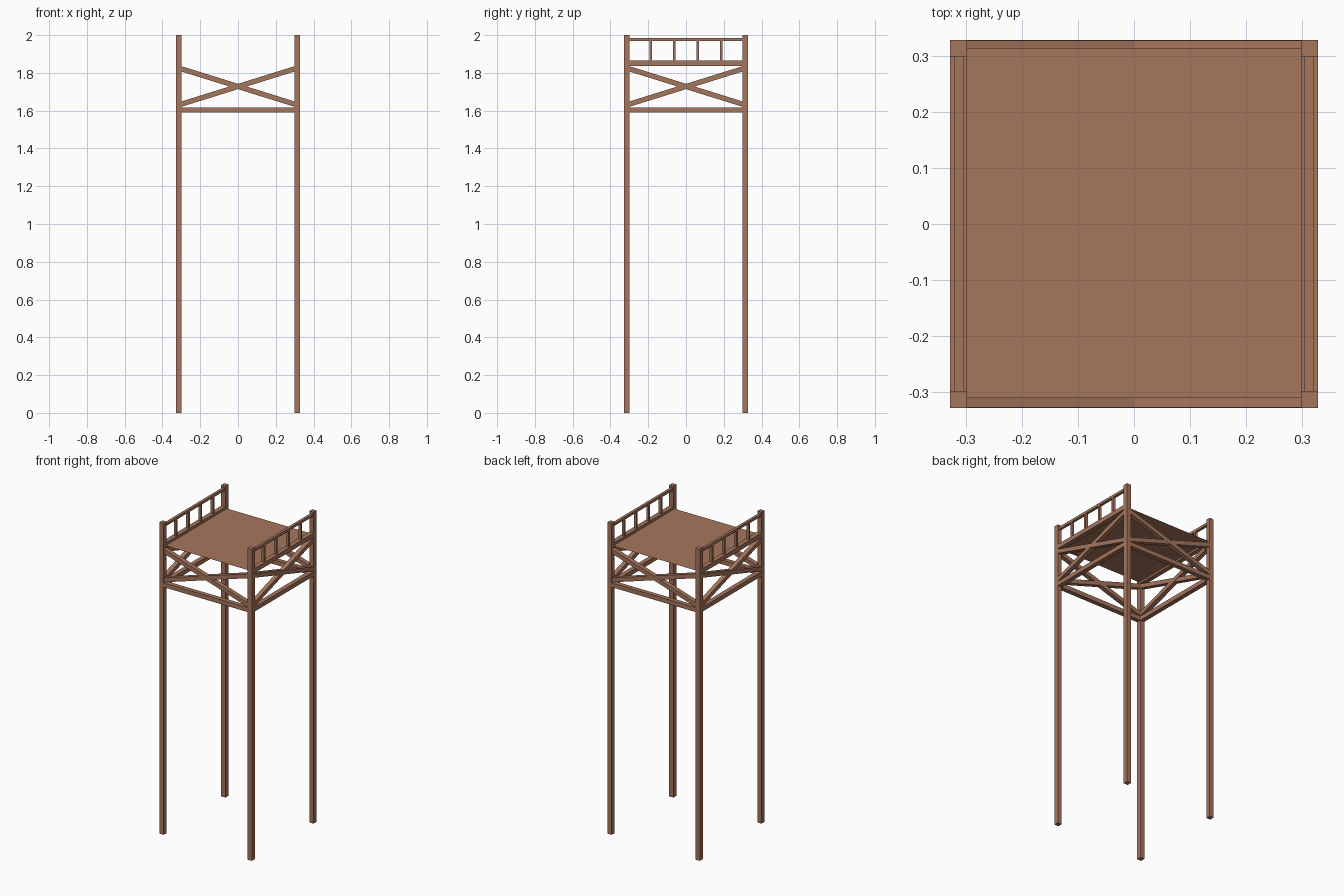
import bpy, math
from mathutils import Matrix

if "Cube" in bpy.data.objects:
    bpy.data.objects.remove(bpy.data.objects["Cube"])

wood = bpy.data.materials.new("brown_wood")
wood.diffuse_color = (0.38, 0.18, 0.11, 1)
wood.use_nodes = True
wood.node_tree.nodes["Principled BSDF"].inputs["Base Color"].default_value = wood.diffuse_color

P = 0.313   # post centre offset
T = 0.03    # timber thickness


def box(name, loc, size, mat=Matrix.Identity(4)):
    """Box placed at loc, then carried by mat."""
    bpy.ops.mesh.primitive_cube_add(size=1)
    o = bpy.context.object
    o.name = name
    o.data.transform(mat @ Matrix.Translation(loc) @ Matrix.Diagonal((*size, 1)))
    o.data.materials.append(wood)
    return o


# Corner posts
for sx in (-1, 1):
    for sy in (-1, 1):
        box("corner_post", (sx * P, sy * P, 1), (T, T, 2))

# Cross beam and X brace on each of the four sides
for i in range(4):
    turn = Matrix.Rotation(i * math.pi / 2, 4, 'Z')
    box("cross_beam", (0, -P - 0.0005, 1.604), (0.62, 0.029, 0.028), turn)
    ang = math.atan2(0.187, 0.6)
    for s in (-1, 1):
        tilt = Matrix.Translation((0, -P, 1.728)) @ Matrix.Rotation(s * ang, 4, 'Y')
        box("diagonal_brace", (0, 0, 0), (0.645, 0.028 + s * 0.0005, 0.027), turn @ tilt)

# Railings on the left and right sides
for sx in (-1, 1):
    box("lower_rail", (sx * P, 0, 1.852), (T, 0.61, 0.029))
    box("top_rail", (sx * 0.312, 0, 1.977), (0.017, 0.61, 0.016))
    for k in range(4):
        box("baluster", (sx * 0.312, -0.187 + k * 0.1247, 1.918), (0.0165, 0.013, 0.11))

# Thin platform deck
bpy.ops.mesh.primitive_plane_add(size=1)
deck = bpy.context.object
deck.name = "platform_deck"
deck.data.transform(Matrix.Translation((0, 0.002, 1.85)) @ Matrix.Diagonal((0.62, 0.624, 1, 1)))
deck.data.materials.append(wood)
